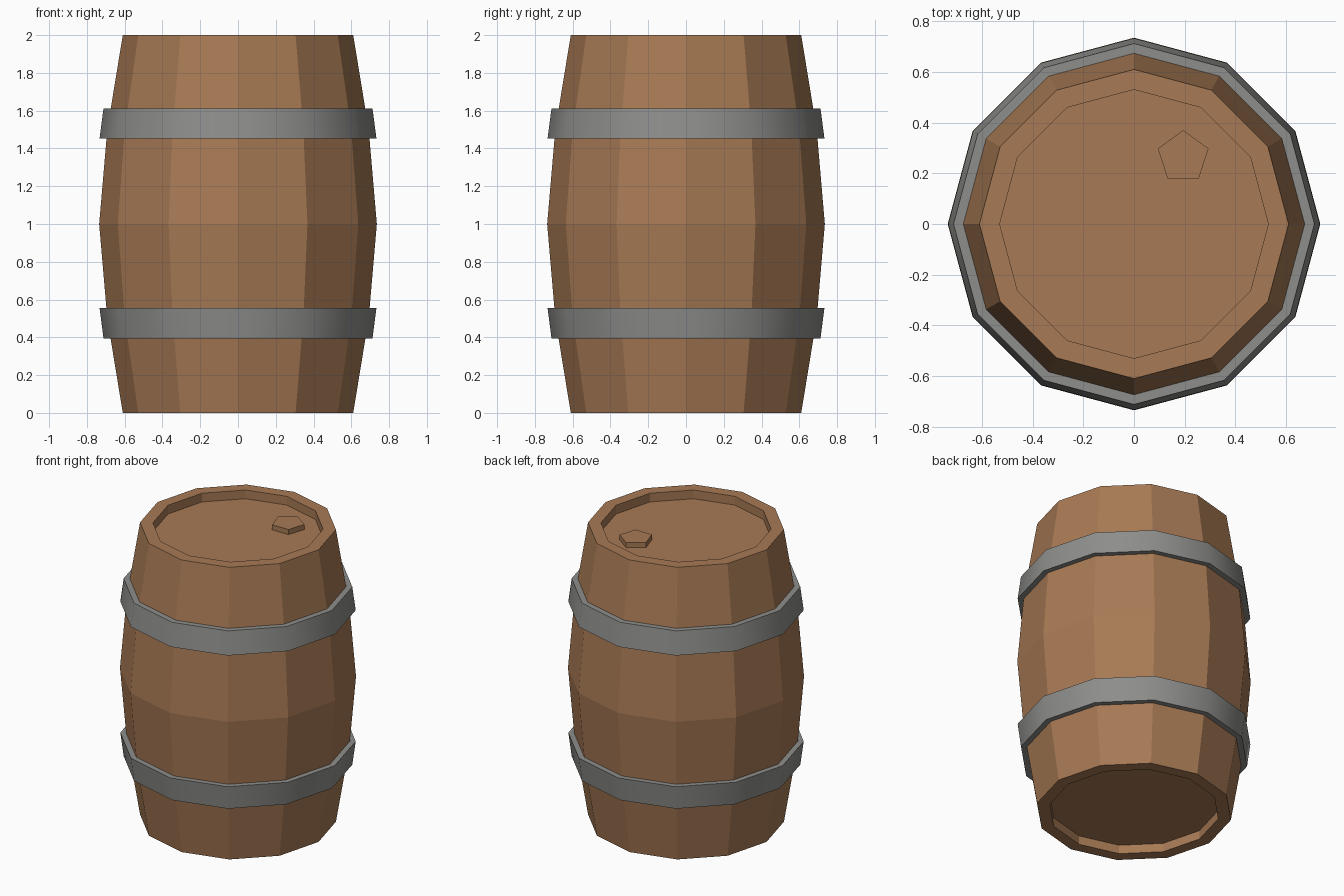
import bpy, bmesh, math

if "Cube" in bpy.data.objects:
    bpy.data.objects.remove(bpy.data.objects["Cube"])

SIDES = 12


def material(name, rgb):
    m = bpy.data.materials.new(name)
    m.diffuse_color = (*rgb, 1.0)
    m.use_nodes = True
    m.node_tree.nodes["Principled BSDF"].inputs["Base Color"].default_value = m.diffuse_color
    return m


wood = material("brown wood", (0.39, 0.195, 0.09))
iron = material("grey iron", (0.27, 0.27, 0.26))


def lathe(name, profile, mat, sides=SIDES, start=0.0, center=(0, 0), ring=False):
    """Revolve (radius, z) points; cap the ends, or close the loop for a ring."""
    bm = bmesh.new()
    rows = []
    for r, z in profile:
        rows.append([bm.verts.new((center[0] + r * math.cos(start + i * math.tau / sides),
                                   center[1] + r * math.sin(start + i * math.tau / sides), z))
                     for i in range(sides)])
    pairs = list(zip(rows, rows[1:]))
    if ring:
        pairs.append((rows[-1], rows[0]))
    for a, b in pairs:
        for i in range(sides):
            j = (i + 1) % sides
            bm.faces.new((a[i], a[j], b[j], b[i]))
    if not ring:
        bm.faces.new(rows[0][::-1])
        bm.faces.new(rows[-1])
    bmesh.ops.recalc_face_normals(bm, faces=bm.faces)
    me = bpy.data.meshes.new(name)
    bm.to_mesh(me)
    bm.free()
    me.materials.append(mat)
    ob = bpy.data.objects.new(name, me)
    bpy.context.collection.objects.link(ob)
    return ob


# Bulging body with recessed heads at both ends
lathe("barrel_body", [(0.53, 0.06), (0.53, 0), (0.61, 0), (0.692, 0.5), (0.735, 1.0),
                      (0.692, 1.5), (0.61, 2.0), (0.53, 2.0), (0.53, 1.94)], wood)

# Two tapered iron hoops, smooth around their outside
for name, z0, z1, r0, r1 in (("lower_hoop", 0.395, 0.555, 0.712, 0.733),
                             ("upper_hoop", 1.453, 1.612, 0.733, 0.712)):
    hoop = lathe(name, [(r0, z0), (r1, z1), (r1 - 0.05, z1), (r0 - 0.05, z0)], iron, ring=True)
    bpy.ops.object.select_all(action='DESELECT')
    hoop.select_set(True)
    bpy.context.view_layer.objects.active = hoop
    bpy.ops.object.shade_smooth_by_angle(angle=math.radians(40))

# Five-sided bung on the top head
lathe("bung", [(0.105, 1.93), (0.105, 1.975)], wood, sides=5,
      start=math.pi / 2, center=(0.194, 0.265))
